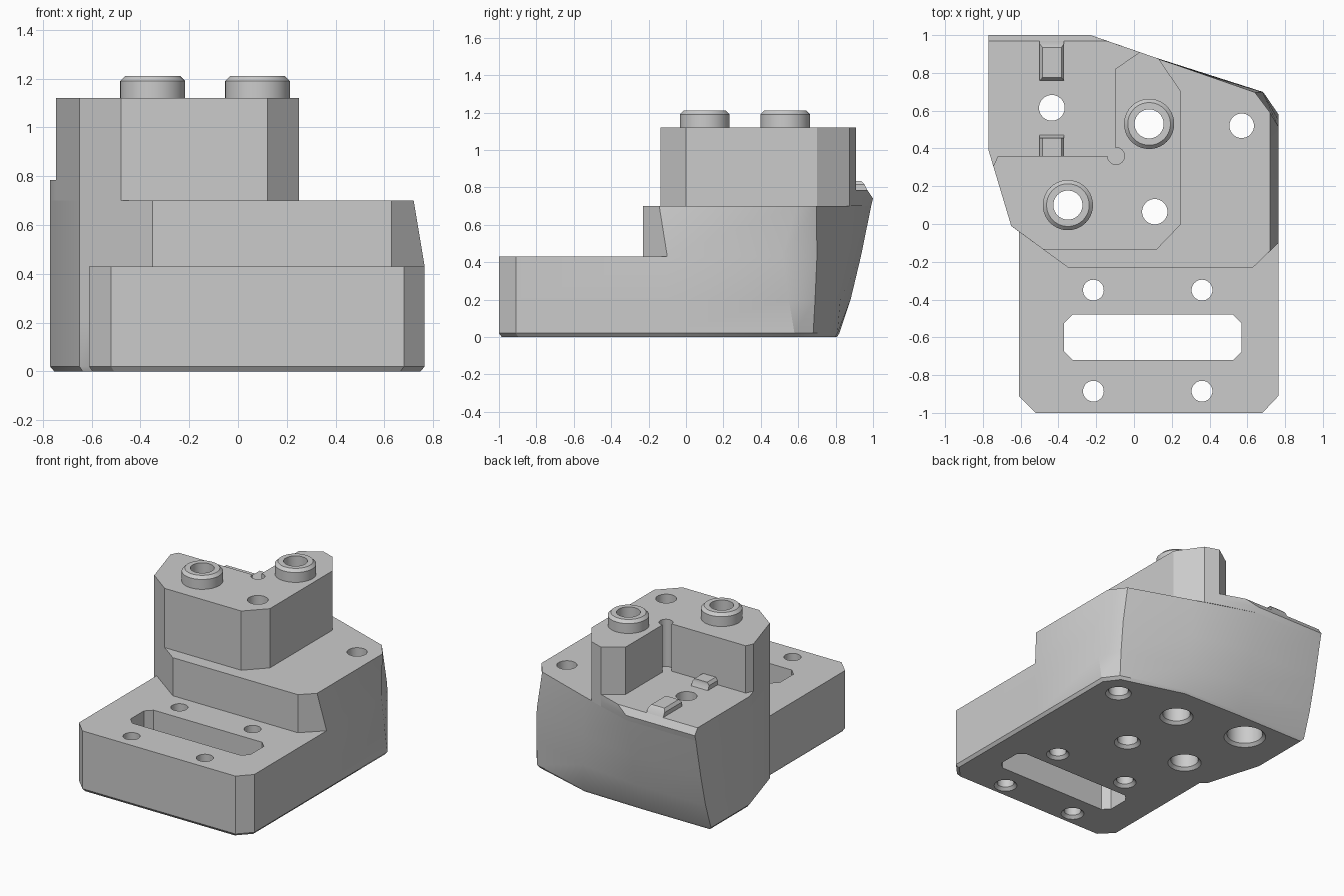
import bpy
import bmesh
from math import cos, sin, pi, radians

if "Cube" in bpy.data.objects:
    bpy.data.objects.remove(bpy.data.objects["Cube"], do_unlink=True)

grey = bpy.data.materials.new("plain grey")
grey.use_nodes = True
grey.diffuse_color = (0.6, 0.6, 0.6, 1)
grey.node_tree.nodes["Principled BSDF"].inputs["Base Color"].default_value = (0.6, 0.6, 0.6, 1)


def add_loft(bm, rings):
    """Skin a stack of (z, outline) rings and cap both ends."""
    rows = [[bm.verts.new((x, y, z)) for x, y in pts] for z, pts in rings]
    n = len(rows[0])
    for low, high in zip(rows, rows[1:]):
        for i in range(n):
            j = (i + 1) % n
            bm.faces.new((low[i], low[j], high[j], high[i]))
    bm.faces.new(rows[0][::-1])
    bm.faces.new(rows[-1])


def finish(name, bm):
    bmesh.ops.remove_doubles(bm, verts=bm.verts[:], dist=0.0005)
    bmesh.ops.recalc_face_normals(bm, faces=bm.faces[:])
    mesh = bpy.data.meshes.new(name)
    bm.to_mesh(mesh)
    bm.free()
    mesh.materials.append(grey)
    obj = bpy.data.objects.new(name, mesh)
    bpy.context.collection.objects.link(obj)
    return obj


def loft(name, rings):
    bm = bmesh.new()
    add_loft(bm, rings)
    return finish(name, bm)


def circle(x, y, r, n=40):
    return [(x + r * cos(2 * pi * i / n), y + r * sin(2 * pi * i / n)) for i in range(n)]


def rect(x0, x1, y0, y1):
    return [(x0, y0), (x1, y0), (x1, y1), (x0, y1)]


def activate(obj):
    bpy.ops.object.select_all(action='DESELECT')
    obj.select_set(True)
    bpy.context.view_layer.objects.active = obj


def cut(obj, cutter):
    activate(obj)
    mod = obj.modifiers.new("cut", 'BOOLEAN')
    mod.operation = 'DIFFERENCE'
    mod.solver = 'EXACT'
    mod.object = cutter
    bpy.ops.object.modifier_apply(modifier=mod.name)


# Main body: front foot stepping up to the rear block, with a leaning back
LEFT = [(-.77, .39), (-.65, -.01), (-.61, -.04)]
FOOT = [(-.52, -1), (.68, -1), (.765, -.91), (.765, -.10)]
STEP = [(-.35, -.23), (.63, -.23)]


def back(c1, c2, kink, y):
    return [c1, c2, kink, (-.23, y), (-.77, y)]


def foot_ring(*rear):
    return FOOT + back(*rear) + LEFT + [(-.61, -.91)]


def block_ring(side, *rear):
    return STEP + [side, side] + back(*rear) + LEFT + STEP[:1]


sole = foot_ring((.765, .58), (.69, .68), (.24, .81), .82)
waist = ((.765, .515), (.68, .70), (.21, .85), .935)
body = loft("body", [
    (0, [(x * .978, y * .985) for x, y in sole]),
    (.02, sole),
    (.2, foot_ring((.765, .55), (.69, .69), (.23, .825), .88)),
    (.43, foot_ring(*waist)),
    (.43, block_ring((.765, -.10), *waist)),
    (.70, block_ring((.72, -.143), (.72, .59), (.64, .697), (.2, .85), .99)),
])

# Raised pocket floor behind the tower, with a bevelled rear edge
FLOOR = [(-.77, .39), (-.745, .307), (-.72, .36), (-.1, .36), (-.1, .82), (.03, .91)]
pocket_floor = loft("pocket_floor", [
    (.70, FLOOR + [(-.23, .99), (-.77, .99)]),
    (.74, FLOOR + [(-.23, 1), (-.77, 1)]),
    (.785, FLOOR + [(-.145, .97), (-.77, .97)]),
])

# L-shaped tower
TOWER = [(-.745, .307), (-.65, -.01), (-.48, -.135), (.12, -.135), (.25, 0), (.25, .70),
         (.13, .875), (.03, .91), (-.1, .82), (-.1, .36), (-.72, .36)]
tower = loft("tower", [(.70, TOWER), (1.12, TOWER)])

# Relief groove in the inner corner of the tower
groove = loft("groove_cutter", [(.785, circle(-.095, .36, .045)), (1.2, circle(-.095, .36, .045))])
cut(tower, groove)

# Bosses on the tower
bosses = []
for side, x, y in (("left", .08, .53), ("right", -.35, .10)):
    bosses.append(loft(side + "_boss", [
        (1.12, circle(x, y, .133)), (1.19, circle(x, y, .133)), (1.21, circle(x, y, .113))]))

# Locating keys on the pocket floor
keys = []
for name, y0, y1, t0, t1 in (("rear_key", .76, .97, .775, .935), ("front_key", .36, .47, .36, .455)):
    base = rect(-.5, -.37, y0, y1)
    mid = rect(-.5, -.37, y0, y1 - .015)
    keys.append(loft(name, [(.785, base), (.815, mid), (.835, rect(-.485, -.385, t0, t1))]))

# Through holes: x, y, top radius, bottom radius, depth of the wider bottom bore
HOLES = [(x, y, .055, .055, .1) for x in (-.215, .36) for y in (-.35, -.885)]
HOLES += [(.57, .52, .065, .065, .1), (.11, .065, .067, .067, .1),
          (.08, .53, .077, .09, .6), (-.35, .10, .077, .09, .6), (-.435, .615, .068, .117, .5)]
bm = bmesh.new()
for x, y, r, bore, depth in HOLES:
    rim = bore + .02
    steps = ((-.05, rim), (0, rim), (.02, bore), (depth, bore), (depth, r), (1.3, r))
    add_loft(bm, [(z, circle(x, y, s)) for z, s in steps])

# Chamfered slot through the foot
SLOT = [(-.325, -.72), (.525, -.72), (.57, -.675), (.57, -.525),
        (.525, -.48), (-.325, -.48), (-.37, -.525), (-.37, -.675)]
add_loft(bm, [(-.05, SLOT), (.6, SLOT)])
holes = finish("hole_cutters", bm)

parts = [body, pocket_floor, tower] + bosses
for part in parts:
    cut(part, holes)
for helper in (groove, holes):
    bpy.data.objects.remove(helper, do_unlink=True)

# Shading
for part in parts + keys:
    activate(part)
    bpy.ops.object.shade_smooth_by_angle(angle=radians(30))
